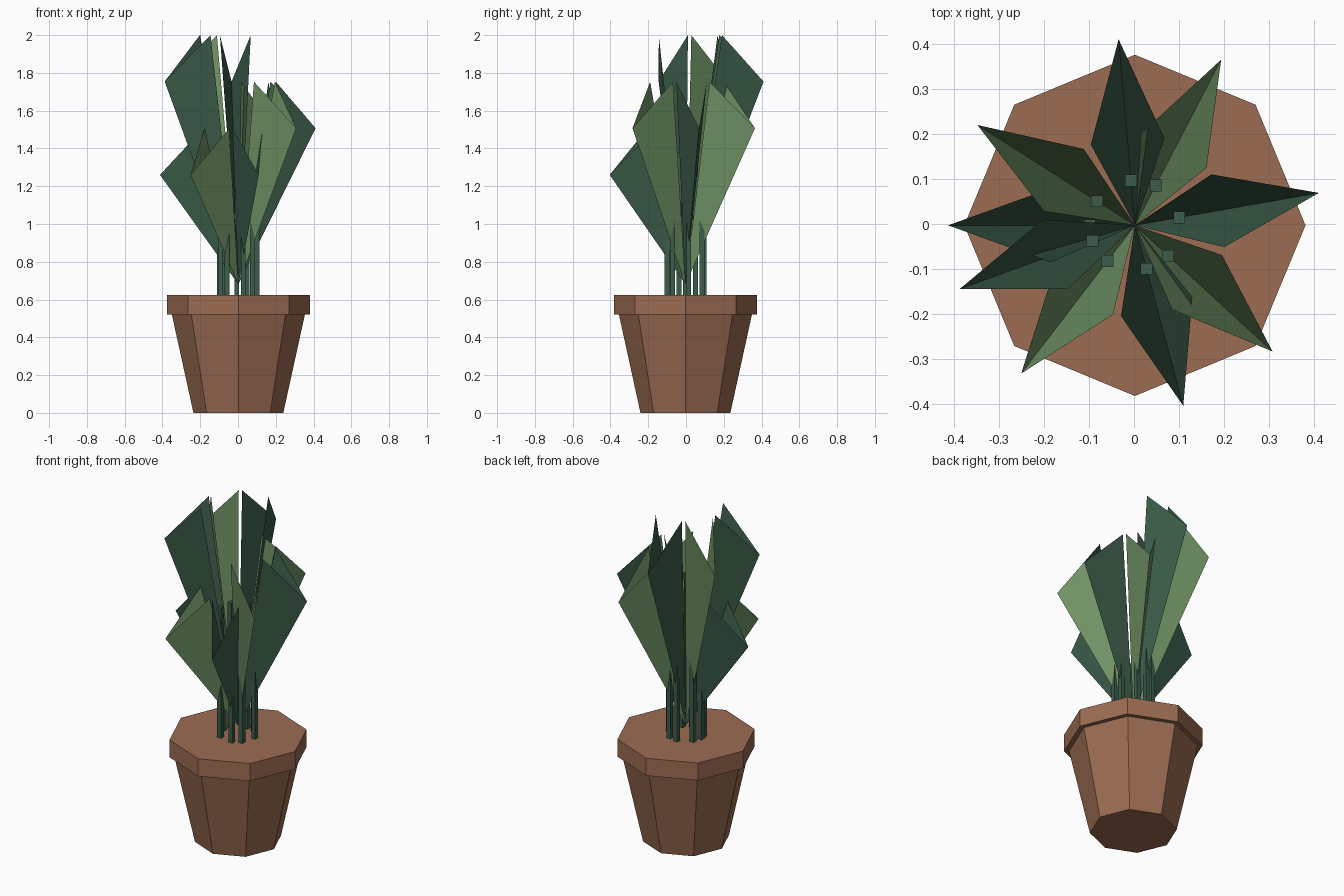
import bpy, math
from mathutils import Vector

if "Cube" in bpy.data.objects:
    bpy.data.objects.remove(bpy.data.objects["Cube"])

CENTRE = Vector((0.002, -0.003, 0))


def material(name, rgb):
    m = bpy.data.materials.new(name)
    m.diffuse_color = (*rgb, 1)
    m.use_nodes = True
    m.node_tree.nodes["Principled BSDF"].inputs["Base Color"].default_value = m.diffuse_color
    return m


terracotta = material("terracotta", (0.33, 0.15, 0.085))
greens = [material("deep_green", (0.045, 0.11, 0.067)),
          material("olive_green", (0.16, 0.29, 0.13))]


def finish(name, mat):
    ob = bpy.context.object
    ob.name = name
    ob.data.materials.append(mat)


def octagon(name, r1, r2, z1, z2):
    bpy.ops.mesh.primitive_cone_add(vertices=8, radius1=r1, radius2=r2, depth=z2 - z1,
                                    location=CENTRE + Vector((0, 0, (z1 + z2) / 2)))
    finish(name, terracotta)


# Pot: tapered octagonal body and overhanging rim
octagon("pot_body", 0.238, 0.352, 0, 0.52)
octagon("pot_rim", 0.379, 0.379, 0.52, 0.625)

# Nine folded leaves in golden-angle order, three heights, two greens
BASE_Z, RIM_Z = 0.68, 0.625
for i in range(9):
    angle = math.radians(180 + 137.5 * i)
    out = Vector((math.cos(angle), math.sin(angle), 0))
    side = Vector((-out.y, out.x, 0))
    tip_z = 1.26 + 0.247 * (i % 3)
    top_z = tip_z + 0.246
    up = Vector((0, 0, 1))

    # Leaf: two triangles meeting along the midrib
    shoulder = CENTRE + out * 0.187 + up * top_z
    verts = [CENTRE + up * BASE_Z, shoulder - side * 0.082,
             CENTRE + out * 0.415 + up * tip_z, shoulder + side * 0.082]
    mesh = bpy.data.meshes.new(f"leaf_{i + 1}")
    mesh.from_pydata(verts, [], [(0, 1, 2), (0, 2, 3)])
    mesh.materials.append(greens[i % 2])
    bpy.context.collection.objects.link(bpy.data.objects.new(mesh.name, mesh))

    # Stem: thin square post standing in the leaf's fold
    height = (top_z - RIM_Z) * 0.55
    bpy.ops.mesh.primitive_cube_add(size=1, location=CENTRE + out * 0.1 + up * (RIM_Z + height / 2))
    bpy.context.object.scale = (0.026, 0.026, height)
    finish(f"stem_{i + 1}", greens[0])
